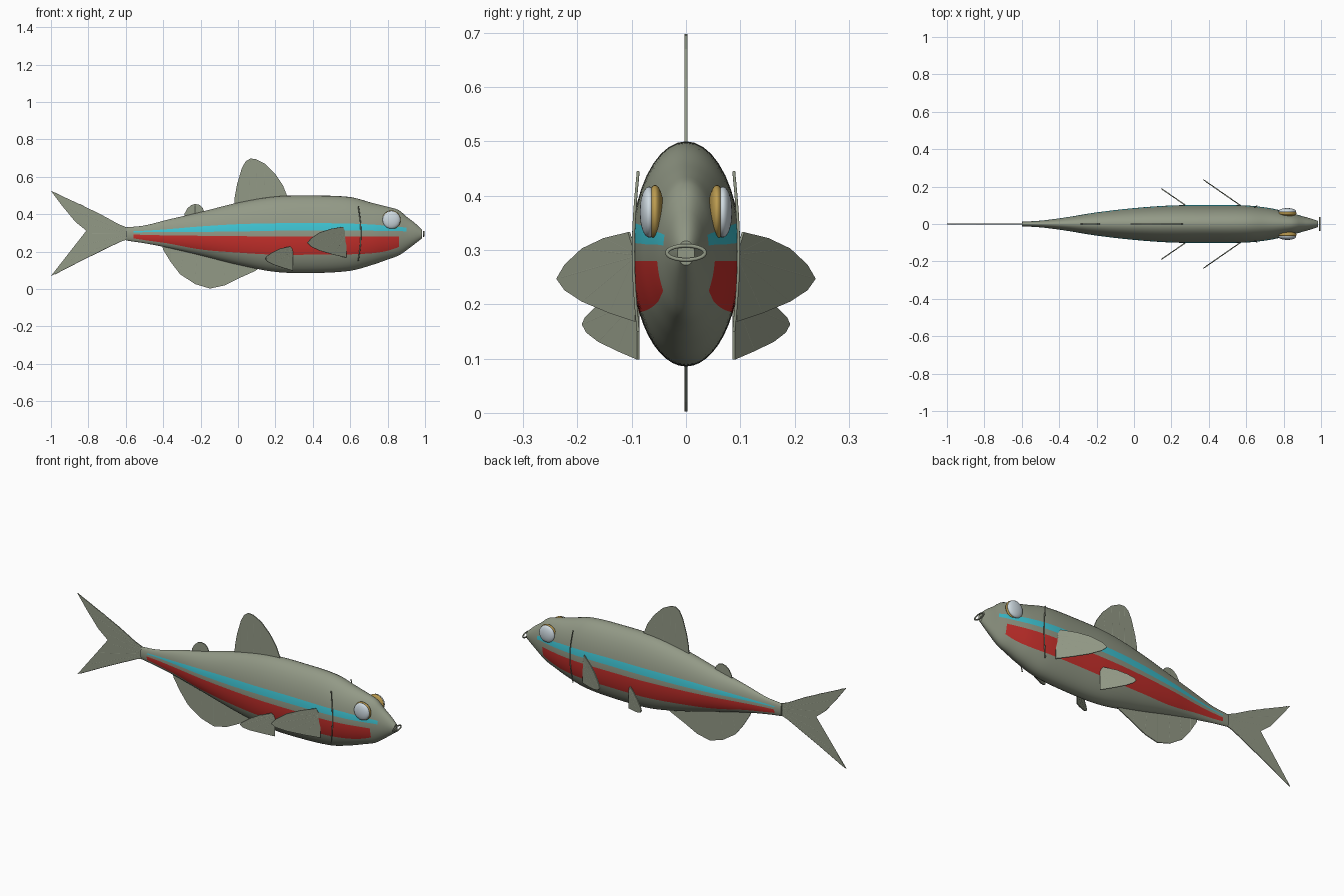
import bpy, bmesh, math
from mathutils import Vector

if "Cube" in bpy.data.objects:
    bpy.data.objects.remove(bpy.data.objects["Cube"])


def material(name, rgb):
    m = bpy.data.materials.new(name)
    m.diffuse_color = (*rgb, 1)
    m.use_nodes = True
    m.node_tree.nodes["Principled BSDF"].inputs["Base Color"].default_value = m.diffuse_color
    return m


OLIVE = material("olive grey", (0.29, 0.32, 0.24))
CYAN = material("bright cyan", (0.05, 0.56, 0.66))
RED = material("stripe red", (0.58, 0.03, 0.025))
GOLD = material("eye gold", (0.50, 0.33, 0.08))
SILVER = material("eye silver", (0.62, 0.70, 0.75))


def finish(bm, name, mats):
    bmesh.ops.recalc_face_normals(bm, faces=bm.faces[:])
    me = bpy.data.meshes.new(name)
    bm.to_mesh(me)
    bm.free()
    for m in mats:
        me.materials.append(m)
    ob = bpy.data.objects.new(name, me)
    bpy.context.collection.objects.link(ob)
    return ob


def tubes(name, paths, radius, closed=False):
    """Thin round tubes along point paths, as one mesh object."""
    cu = bpy.data.curves.new(name, 'CURVE')
    cu.dimensions = '3D'
    cu.bevel_depth = radius
    cu.bevel_resolution = 1
    cu.use_fill_caps = True
    for path in paths:
        sp = cu.splines.new('POLY')
        sp.points.add(len(path) - 1)
        for p, co in zip(sp.points, path):
            p.co = (*co, 1)
        sp.use_cyclic_u = closed
    cu.materials.append(OLIVE)
    ob = bpy.data.objects.new(name, cu)
    bpy.context.collection.objects.link(ob)
    bpy.ops.object.select_all(action='DESELECT')
    ob.select_set(True)
    bpy.context.view_layer.objects.active = ob
    bpy.ops.object.convert(target='MESH')


# Body stations: x, belly, red low, red high, cyan low, cyan high, back, half width
STATIONS = [
    (-0.60, .260, .278, .292, .303, .308, .330, .012),
    (-0.50, .245, .262, .290, .304, .312, .340, .018),
    (-0.38, .222, .245, .287, .305, .320, .370, .033),
    (-0.20, .180, .212, .285, .306, .335, .412, .062),
    (0.00, .130, .195, .283, .308, .347, .462, .085),
    (0.20, .092, .184, .281, .312, .352, .495, .099),
    (0.40, .086, .184, .280, .313, .353, .500, .101),
    (0.60, .098, .186, .280, .313, .350, .492, .099),
    (0.72, .130, .192, .280, .312, .345, .460, .086),
    (0.80, .158, .205, .280, .310, .338, .440, .069),
    (0.86, .180, .225, .280, .310, .333, .422, .054),
    (0.90, .207, .240, .280, .308, .328, .388, .042),
    (0.95, .245, .262, .280, .300, .315, .350, .028),
    (0.985, .272, .280, .288, .296, .303, .317, .016)]


def station(x):
    """Smooth interpolation between the stations."""
    S = STATIONS
    i = max(k for k in range(len(S) - 1) if S[k][0] <= x + 1e-6)

    def slope(k, c):
        a, b = max(k - 1, 0), min(k + 1, len(S) - 1)
        return (S[b][c] - S[a][c]) / (S[b][0] - S[a][0])
    d = S[i + 1][0] - S[i][0]
    t = (x - S[i][0]) / d
    return [S[i][c] * (2*t**3 - 3*t*t + 1) + S[i + 1][c] * (3*t*t - 2*t**3)
            + d * slope(i, c) * (t**3 - 2*t*t + t) + d * slope(i + 1, c) * (t**3 - t*t)
            for c in range(1, 8)]


# Body: lofted rings whose points follow the stripe borders
BANDS = (8, 4, 2, 2, 8)
band_of = [b for b, n in enumerate(BANDS) for _ in range(n)]
bm = bmesh.new()
rings = []
xs = [-0.6 + 0.02 * i for i in range(80)] + [0.985]
for x in xs:
    *zs, w = station(x)
    c, h = (zs[0] + zs[5]) / 2, (zs[5] - zs[0]) / 2
    ang = [math.acos(max(-1, min(1, (c - z) / h))) for z in zs]
    th = [ang[b] + (ang[b + 1] - ang[b]) * k / n for b, n in enumerate(BANDS) for k in range(n)]
    th.append(math.pi)
    half = [(w * math.sin(a), c - h * math.cos(a)) for a in th]
    loop = half + [(-y, z) for y, z in half[-2:0:-1]]
    rings.append([bm.verts.new((x, y, z)) for y, z in loop])
N, H = len(rings[0]), len(band_of)
for i in range(len(xs) - 1):
    xm = (xs[i] + xs[i + 1]) / 2
    for j in range(N):
        k = (j + 1) % N
        f = bm.faces.new((rings[i][j], rings[i][k], rings[i + 1][k], rings[i + 1][j]))
        f.smooth = True
        band = band_of[j if j < H else N - 1 - j]
        if band == 1 and -0.56 < xm < 0.86:
            f.material_index = 2
        elif band == 3 and -0.56 < xm < 0.90:
            f.material_index = 1
bm.faces.new(rings[0])
bm.faces.new(rings[-1])
finish(bm, "body", (OLIVE, CYAN, RED))


def fin(name, outline, roots, tips, place, thick=0.005):
    """Flat fin from a 2D outline, with raised rays from the root line to outline points."""
    pts = [place(*p) for p in outline]
    n = (place(1, 0) - place(0, 0)).cross(place(0, 1) - place(0, 0)).normalized() * thick / 2
    bm = bmesh.new()
    a = [bm.verts.new(p - n) for p in pts]
    b = [bm.verts.new(p + n) for p in pts]
    caps = [bm.faces.new(a), bm.faces.new(b)]
    for i in range(len(a)):
        k = (i + 1) % len(a)
        bm.faces.new((a[i], a[k], b[k], b[i]))
    bmesh.ops.triangulate(bm, faces=caps)
    finish(bm, name, (OLIVE,))
    r0, r1 = place(*roots[0]), place(*roots[1])
    paths = []
    for i, t in enumerate(tips):
        root = r0.lerp(r1, i / (len(tips) - 1))
        paths.append((root, root.lerp(pts[t], 0.95)))
    tubes(name + "_rays", paths, thick * 0.6)


def upright(x, z):
    return Vector((x, 0, z))


# Fins on the centre line
fin("dorsal_fin", [(-.02, .44), (-.018, .49), (-.005, .56), (.02, .645), (.04, .682), (.065, .698),
                   (.095, .695), (.145, .67), (.20, .615), (.24, .555), (.27, .48)],
    [(.02, .46), (.22, .48)], [3, 5, 6, 7, 8, 9], upright)
fin("adipose_fin", [(-.29, .37), (-.285, .405), (-.27, .432), (-.25, .449), (-.23, .455),
                    (-.205, .45), (-.19, .435), (-.175, .40)],
    [(-.26, .39), (-.20, .40)], [2, 4, 6], upright)
fin("anal_fin", [(-.41, .25), (-.40, .21), (-.36, .145), (-.31, .08), (-.23, .027), (-.15, .003),
                 (-.07, .02), (.01, .06), (.09, .096), (.14, .13)],
    [(-.36, .23), (.06, .13)], [2, 3, 4, 5, 6, 7, 8], upright)
fin("tail_fin", [(-.59, .328), (-.64, .348), (-.74, .403), (-.86, .46), (-1, .525), (-.94, .445), (-.87, .36),
                 (-.79, .295), (-.87, .225), (-.94, .14), (-1, .07), (-.86, .143), (-.74, .205),
                 (-.64, .25), (-.59, .265)],
    [(-.60, .322), (-.60, .270)], [3, 4, 5, 6, 7, 8, 9, 10, 11], upright)

# Paired fins, swept back from the flanks
for side, label in ((1, "left"), (-1, "right")):
    fin("pectoral_fin_" + label,
        [(.092, .29), (.105, .333), (.15, .322), (.19, .303), (.222, .273), (.237, .247), (.222, .226),
         (.19, .205), (.14, .184), (.092, .168)],
        [(.096, .295), (.096, .28)], [2, 3, 5, 7, 8],
        lambda y, z: Vector((0.575 - (y - .095) * 1.44, side * y, z)))
    fin("pelvic_fin_" + label,
        [(.088, .212), (.098, .228), (.135, .216), (.165, .195), (.185, .175), (.19, .163), (.182, .148),
         (.16, .131), (.125, .114), (.088, .098)],
        [(.092, .212), (.092, .20)], [2, 3, 5, 7, 8],
        lambda y, z: Vector((0.29 - (y - .09) * 1.45, side * y, z)))

    # Gill line
    arc = []
    for i in range(17):
        b = math.sin(math.pi * i / 16)
        arc.append((.643 + .014 * b, side * (.088 + .009 * b), .15 + .295 * i / 16))
    tubes("gill_line_" + label, [arc], .003)

    # Eye: gold disc with a silver lens
    for part, y, r, t, mat in (("eye_rim_", .057, .05, .016, GOLD), ("eye_lens_", .068, .047, .017, SILVER)):
        bpy.ops.mesh.primitive_uv_sphere_add(segments=32, ring_count=16, radius=1,
                                             location=(.82, side * y, .37), rotation=(math.pi / 2, 0, 0))
        eye = bpy.context.object
        eye.name = part + label
        eye.scale = (r, r, t)
        eye.data.materials.append(mat)
        bpy.ops.object.shade_smooth()

# Mouth ring
tubes("mouth_ring", [[(.993, .035 * math.cos(a), .295 + .013 * math.sin(a))
                      for a in (2 * math.pi * i / 32 for i in range(32))]], .004, closed=True)
